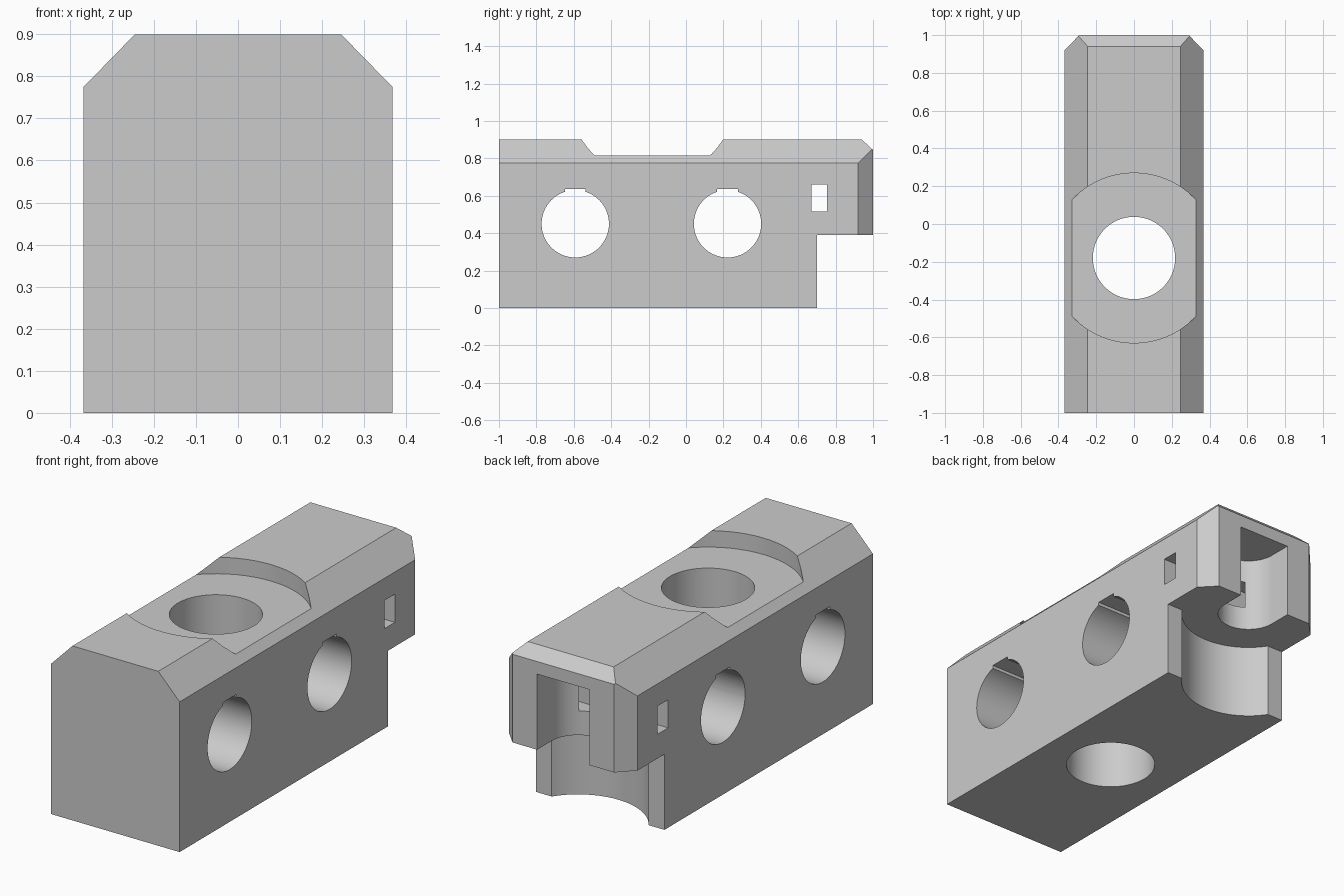
import bpy
import bmesh
from math import pi, radians
from mathutils import Vector

start = bpy.data.objects.get("Cube")
if start:
    bpy.data.objects.remove(start, do_unlink=True)

grey = bpy.data.materials.new("plain grey")
grey.use_nodes = True
grey.diffuse_color = (0.6, 0.6, 0.6, 1)
grey.node_tree.nodes["Principled BSDF"].inputs["Base Color"].default_value = grey.diffuse_color


def add_object(name, bm):
    bmesh.ops.recalc_face_normals(bm, faces=bm.faces)
    mesh = bpy.data.meshes.new(name)
    bm.to_mesh(mesh)
    bm.free()
    mesh.materials.append(grey)
    obj = bpy.data.objects.new(name, mesh)
    bpy.context.collection.objects.link(obj)
    return obj


def box(name, x, y, z):
    """Box from (low, high) ranges on each axis."""
    bm = bmesh.new()
    bmesh.ops.create_cube(bm, size=1)
    for v in bm.verts:
        v.co = Vector([(lo + hi) / 2 + c * (hi - lo) for c, (lo, hi) in zip(v.co, (x, y, z))])
    return add_object(name, bm)


def cylinder(name, centre, radius, depth, axis="Z"):
    bm = bmesh.new()
    bmesh.ops.create_cone(bm, cap_ends=True, segments=64, radius1=radius,
                          radius2=radius, depth=depth)
    obj = add_object(name, bm)
    if axis == "X":
        obj.rotation_euler.y = pi / 2
    obj.location = centre
    return obj


def cut(target, cutter):
    """Subtract the cutter, then discard it."""
    cutter.hide_render = True
    bpy.context.view_layer.update()
    mod = target.modifiers.new("cut", "BOOLEAN")
    mod.operation = "DIFFERENCE"
    mod.solver = "EXACT"
    mod.object = cutter
    bpy.context.view_layer.objects.active = target
    bpy.ops.object.modifier_apply(modifier=mod.name)
    bpy.data.objects.remove(cutter, do_unlink=True)


# Body: house-shaped profile pushed front to back
W, TOP_W, SHOULDER, H = 0.367, 0.245, 0.775, 0.9
bm = bmesh.new()
profile = [(-W, 0), (W, 0), (W, SHOULDER), (TOP_W, H), (-TOP_W, H), (-W, SHOULDER)]
face = bm.faces.new([bm.verts.new((x, -1, z)) for x, z in profile])
pushed = bmesh.ops.extrude_face_region(bm, geom=[face])
bmesh.ops.translate(bm, vec=(0, 2, 0),
                    verts=[g for g in pushed["geom"] if isinstance(g, bmesh.types.BMVert)])

# Chamfers on the back edges: both sides and the top
chamfers = [((W, 0.92, 0), (0.08, 0.077, 0)),
            ((-W, 0.92, 0), (-0.08, 0.077, 0)),
            ((0, 0.94, H), (0, 0.055, 0.06))]
for point, normal in chamfers:
    sliced = bmesh.ops.bisect_plane(bm, geom=bm.verts[:] + bm.edges[:] + bm.faces[:],
                                    plane_co=point, plane_no=normal, clear_outer=True)
    rim = [g for g in sliced["geom_cut"] if isinstance(g, bmesh.types.BMEdge)]
    bmesh.ops.contextual_create(bm, geom=rim)
body = add_object("block_body", bm)

# Step under the back end, with a round hollow in its wall
STEP, SLOT_Y = 0.39, 0.88
cut(body, box("step_cutter", (-1, 1), (0.7, 1.5), (-1, STEP)))
cut(body, cylinder("hollow_cutter", (0, SLOT_Y, STEP - 0.5), 0.33, 1))

# Round-ended slot open to the back
SLOT_TOP, SLOT_R = 0.78, 0.15
height = SLOT_TOP - 0.2
cut(body, cylinder("slot_round_cutter", (0, SLOT_Y, 0.2 + height / 2), SLOT_R, height))
cut(body, box("slot_cutter", (-SLOT_R, SLOT_R), (SLOT_Y, 1.5), (0.2, SLOT_TOP)))

# Vertical bore and the shallow round seat around it
cut(body, cylinder("seat_cutter", (0, -0.18, 1.315), 0.45, 1))
cut(body, cylinder("bore_cutter", (0, -0.18, 0.5), 0.218, 2))

# Two cross holes, each with a shallow key groove on top
for y in (-0.592, 0.222):
    cut(body, cylinder("cross_hole_cutter", (0, y, 0.45), 0.18, 2, "X"))
    cut(body, box("key_cutter", (-1, 1), (y - 0.056, y + 0.056), (0.5, 0.637)))

# Small window through both sides
cut(body, box("window_cutter", (-1, 1), (0.67, 0.755), (0.515, 0.66)))

# Smooth bores, sharp edges
body.select_set(True)
bpy.context.view_layer.objects.active = body
bpy.ops.object.shade_smooth_by_angle(angle=radians(30))
